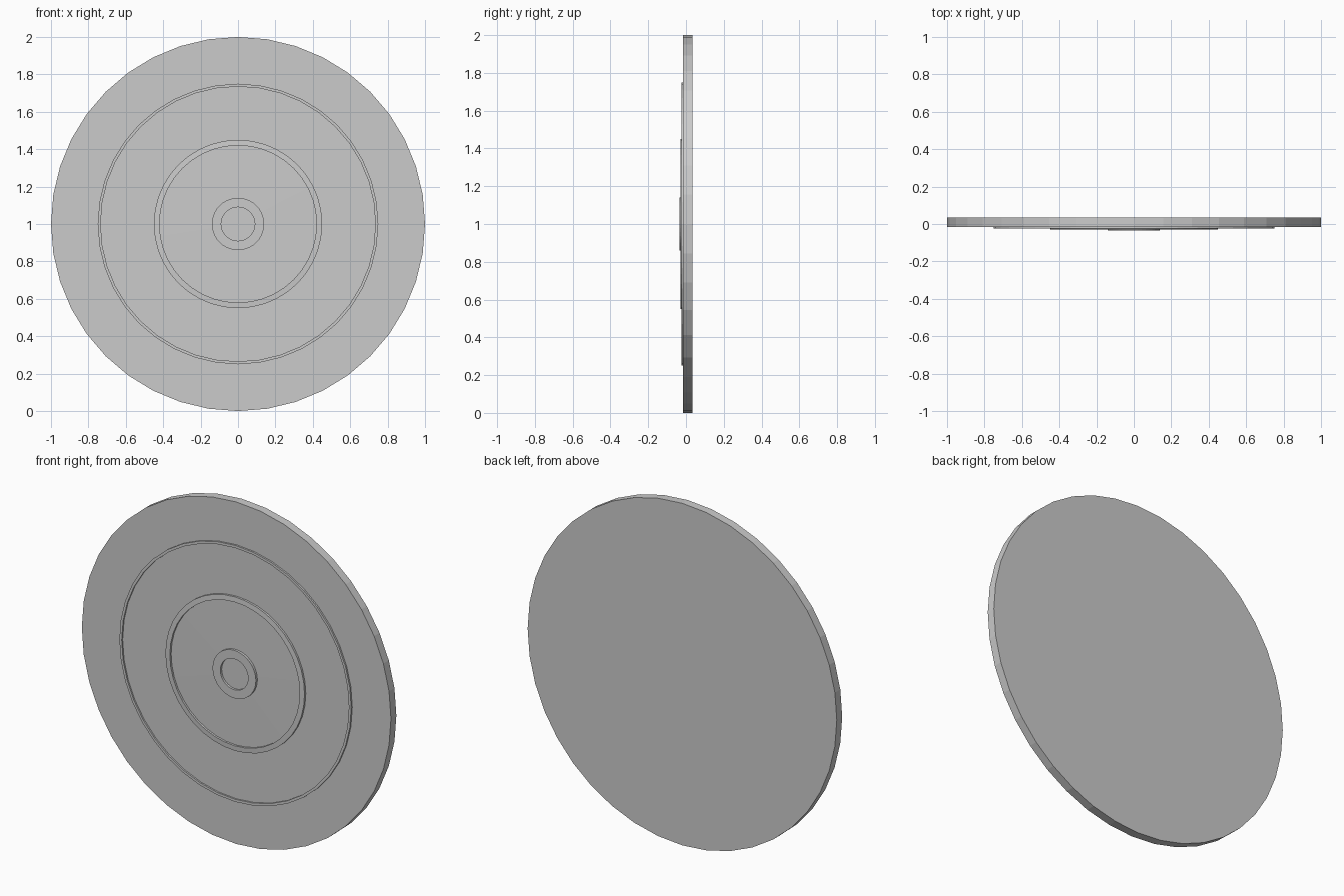
import bpy, bmesh, math

if "Cube" in bpy.data.objects:
    bpy.data.objects.remove(bpy.data.objects["Cube"])

SIDES = 40
CENTRE_Z = 1.0


def lathe(name, profile, closed=False):
    """Spin (radius, y) points around the y axis; open profiles get end caps."""
    bm = bmesh.new()
    loops = []
    for r, y in profile:
        loops.append([bm.verts.new((r * math.cos(2 * math.pi * i / SIDES), y,
                                    CENTRE_Z + r * math.sin(2 * math.pi * i / SIDES)))
                      for i in range(SIDES)])
    pairs = list(zip(loops, loops[1:]))
    if closed:
        pairs.append((loops[-1], loops[0]))
    else:
        bm.faces.new(loops[0])
        bm.faces.new(loops[-1])
    for a, b in pairs:
        for i in range(SIDES):
            j = (i + 1) % SIDES
            bm.faces.new((a[i], a[j], b[j], b[i]))
    bmesh.ops.recalc_face_normals(bm, faces=bm.faces)
    mesh = bpy.data.meshes.new(name)
    bm.to_mesh(mesh)
    bm.free()
    obj = bpy.data.objects.new(name, mesh)
    bpy.context.collection.objects.link(obj)
    return obj


# One disc: flat back and rim, with three raised rims and a shallow dished middle
lathe("disc", [
    (1.0, 0.035), (1.0, -0.015),
    (0.75, -0.015), (0.75, -0.025), (0.735, -0.025), (0.735, -0.016),
    (0.45, -0.016), (0.45, -0.028), (0.42, -0.030), (0.42, -0.018),
    (0.14, -0.021), (0.14, -0.035), (0.09, -0.035), (0.09, -0.022),
])
